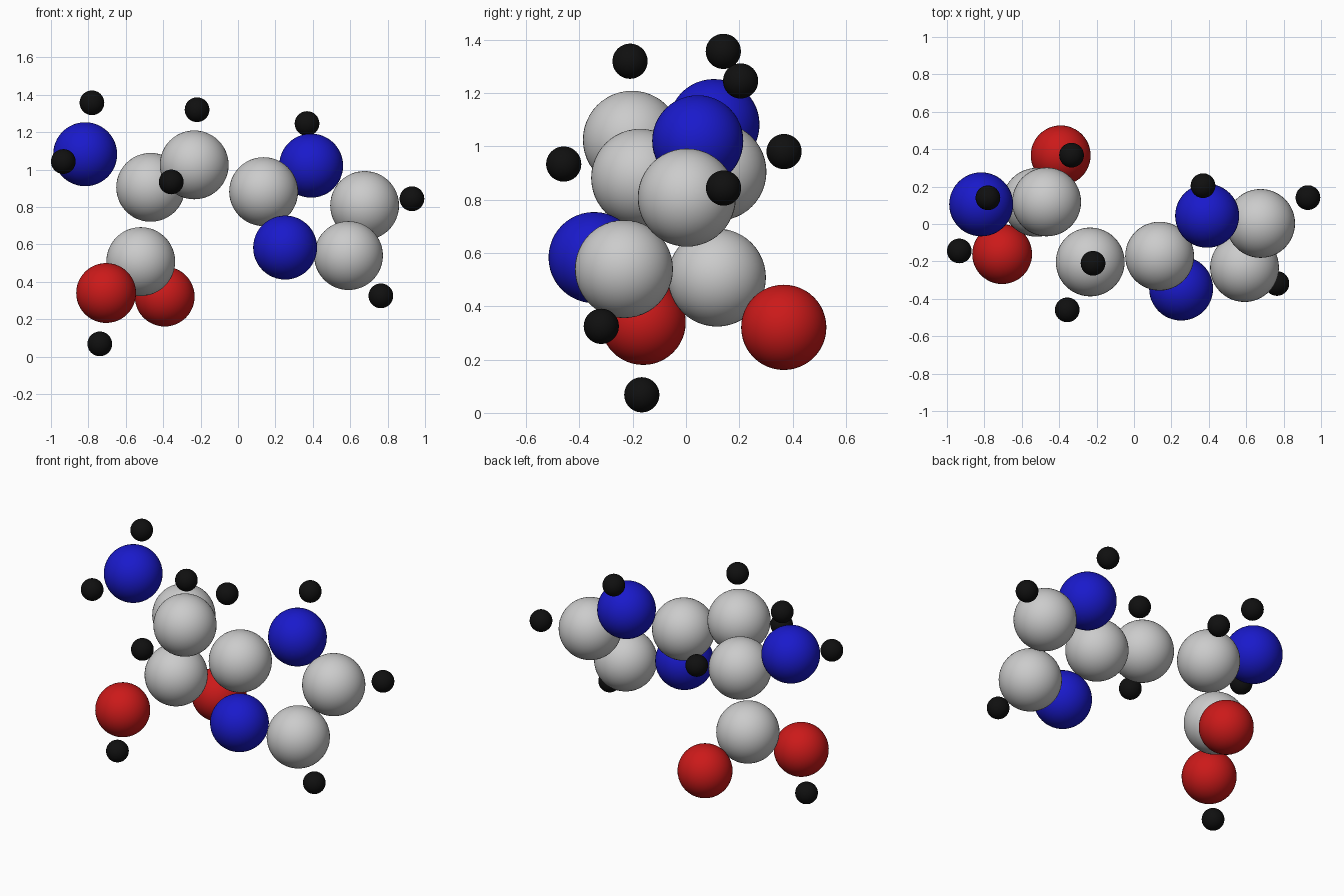
import bpy

if "Cube" in bpy.data.objects:
    bpy.data.objects.remove(bpy.data.objects["Cube"])

# Atom kinds: radius and colour (grey carbon stays without material)
KINDS = {
    "carbon": (0.184, None),
    "nitrogen": (0.171, (0.01, 0.01, 0.6, 1)),
    "oxygen": (0.16, (0.6, 0.01, 0.01, 1)),
    "hydrogen": (0.066, (0.005, 0.005, 0.005, 1)),
}


def material(kind, colour):
    mat = bpy.data.materials.new(kind + "_colour")
    mat.diffuse_color = colour
    mat.use_nodes = True
    mat.node_tree.nodes["Principled BSDF"].inputs["Base Color"].default_value = mat.diffuse_color
    return mat


MATERIALS = {k: material(k, c) for k, (r, c) in KINDS.items() if c}


def atom(kind, part, x, y, z):
    bpy.ops.mesh.primitive_uv_sphere_add(
        segments=48, ring_count=24, radius=KINDS[kind][0], location=(x, y, z))
    ob = bpy.context.object
    ob.name = kind + "_" + part
    bpy.ops.object.shade_smooth()
    if kind in MATERIALS:
        ob.data.materials.append(MATERIALS[kind])


# Backbone and acid group
atom("carbon", "centre", -0.467, 0.118, 0.905)
atom("carbon", "acid", -0.52, 0.116, 0.508)
atom("oxygen", "acid_front", -0.705, -0.161, 0.34)
atom("oxygen", "acid_back", -0.392, 0.367, 0.321)
atom("nitrogen", "amine", -0.817, 0.105, 1.082)
atom("carbon", "chain", -0.234, -0.203, 1.025)

# Five-membered ring
atom("carbon", "ring_inner", 0.137, -0.172, 0.882)
atom("nitrogen", "ring_top", 0.391, 0.044, 1.021)
atom("nitrogen", "ring_bottom", 0.252, -0.345, 0.583)
atom("carbon", "ring_outer", 0.677, 0.003, 0.808)
atom("carbon", "ring_lower", 0.591, -0.233, 0.54)

# Hydrogens
atom("hydrogen", "amine_top", -0.781, 0.14, 1.357)
atom("hydrogen", "amine_side", -0.934, -0.144, 1.043)
atom("hydrogen", "centre", -0.334, 0.368, 0.981)
atom("hydrogen", "chain_top", -0.219, -0.21, 1.32)
atom("hydrogen", "chain_front", -0.357, -0.459, 0.934)
atom("hydrogen", "ring_top", 0.369, 0.205, 1.246)
atom("hydrogen", "ring_outer", 0.93, 0.141, 0.844)
atom("hydrogen", "ring_lower", 0.764, -0.318, 0.325)
atom("hydrogen", "acid", -0.739, -0.166, 0.068)
